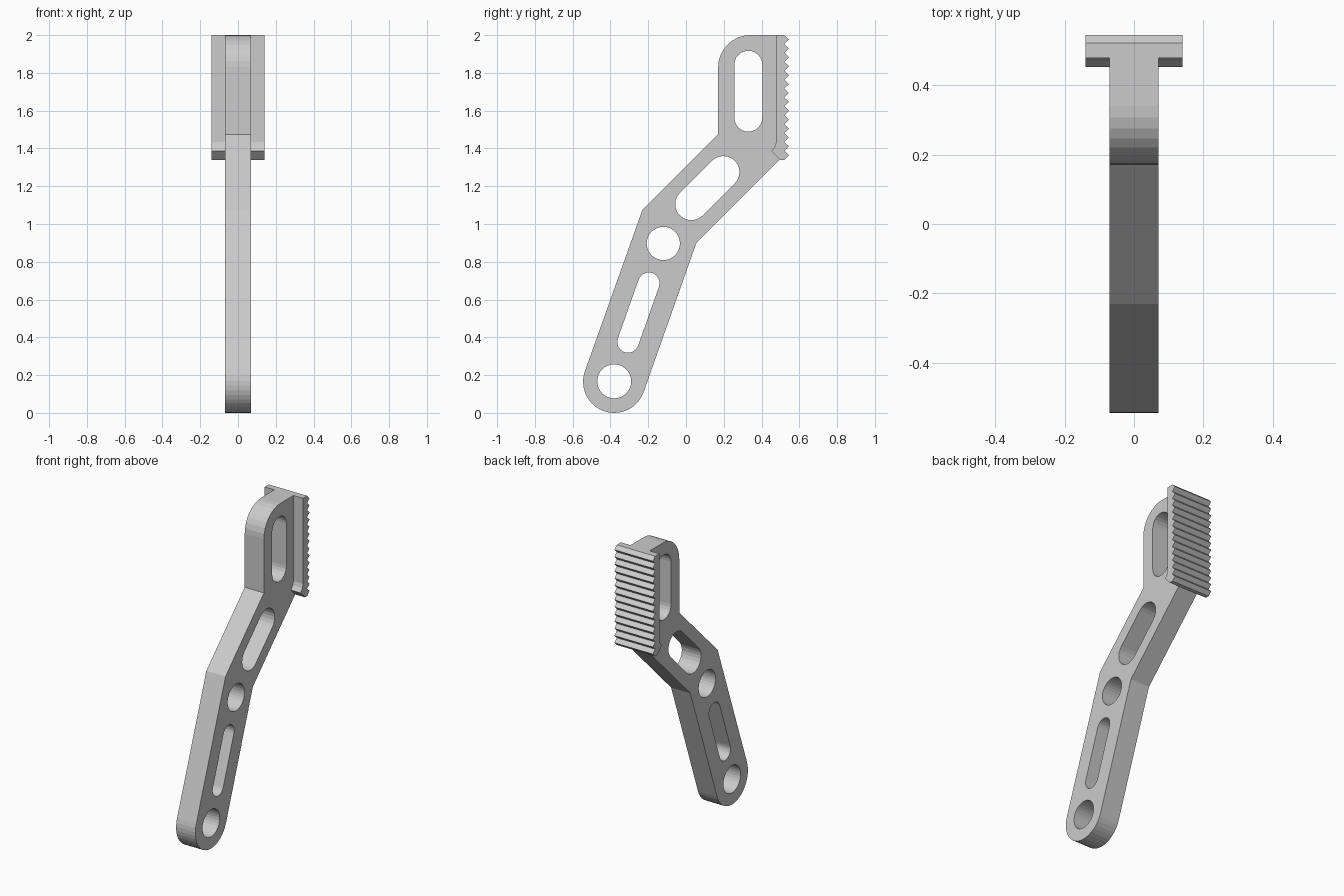
import bpy, bmesh
from math import cos, sin, radians, pi

if "Cube" in bpy.data.objects:
    bpy.data.objects.remove(bpy.data.objects["Cube"])


def arc(c, r, a0, a1, n):
    """Points on an arc, angles in degrees."""
    return [(c[0] + r * cos(radians(a0 + (a1 - a0) * i / n)),
             c[1] + r * sin(radians(a0 + (a1 - a0) * i / n))) for i in range(n + 1)]


def hole(c, r):
    return arc(c, r, 0, 360, 32)[:-1]


def slot(c, half, r, ang):
    """Round-ended slot whose axis is tilted by ang."""
    d = (half * cos(radians(ang)), half * sin(radians(ang)))
    return (arc((c[0] + d[0], c[1] + d[1]), r, ang - 90, ang + 90, 12)
            + arc((c[0] - d[0], c[1] - d[1]), r, ang + 90, ang + 270, 12))


def plate(name, loops, half_width):
    """Filled (y, z) profile with holes, extruded symmetrically along x."""
    cu = bpy.data.curves.new(name + "_profile", 'CURVE')
    cu.dimensions = '2D'
    cu.fill_mode = 'BOTH'
    cu.extrude = half_width
    for pts in loops:
        sp = cu.splines.new('POLY')
        sp.points.add(len(pts) - 1)
        for p, (y, z) in zip(sp.points, pts):
            p.co = (y, z, 0, 1)
        sp.use_cyclic_u = True
    tmp = bpy.data.objects.new(name + "_tmp", cu)
    bpy.context.collection.objects.link(tmp)
    bpy.context.view_layer.update()
    dg = bpy.context.evaluated_depsgraph_get()
    me = bpy.data.meshes.new_from_object(tmp.evaluated_get(dg))
    bpy.data.objects.remove(tmp)
    bm = bmesh.new()
    bm.from_mesh(me)
    for v in bm.verts:
        v.co = (v.co.z, v.co.x, v.co.y)
    bmesh.ops.remove_doubles(bm, verts=bm.verts, dist=1e-5)
    bmesh.ops.recalc_face_normals(bm, faces=bm.faces)
    for f in bm.faces:
        f.smooth = False
    bm.to_mesh(me)
    bm.free()
    me.name = name
    ob = bpy.data.objects.new(name, me)
    bpy.context.collection.objects.link(ob)
    return ob


# Bent arm with rounded ends
outline = arc((-0.38, 0.165), 0.165, 160.4, 340.4, 20)
outline += [(0.055, 0.90), (0.495, 1.34), (0.505, 1.36), (0.505, 2.0)]
outline += arc((0.34, 1.83), 0.17, 90, 180, 8)
outline += [(0.17, 1.475), (-0.23, 1.077)]
arm = plate("pedal_arm", [
    outline,
    hole((-0.38, 0.167), 0.09),
    hole((-0.12, 0.897), 0.088),
    slot((-0.252, 0.531), 0.165, 0.057, 70.5),
    slot((0.113, 1.19), 0.12, 0.085, 45),
    slot((0.33, 1.703), 0.14, 0.074, 90),
], 0.07)

# Ribbed foot pad
teeth, z0, z1 = 14, 1.34, 2.0
pitch = (z1 - z0) / teeth
pad = [(0.478, 2.0), (0.478, 1.435), (0.47, 1.41), (0.452, 1.386), (0.497, z0)]
pad += [(0.521, z0)]
for i in range(teeth):
    pad.append((0.545, z0 + pitch * (i + 0.5)))
    pad.append((0.521, z0 + pitch * (i + 1)))
foot_pad = plate("foot_pad", [pad], 0.14)

# Fuse pad and arm into one solid
mod = arm.modifiers.new("join_pad", 'BOOLEAN')
mod.operation = 'UNION'
mod.solver = 'EXACT'
mod.object = foot_pad
bpy.context.view_layer.update()
fused = bpy.data.meshes.new_from_object(
    arm.evaluated_get(bpy.context.evaluated_depsgraph_get()))
arm.modifiers.clear()
arm.data = fused
bpy.data.objects.remove(foot_pad)
